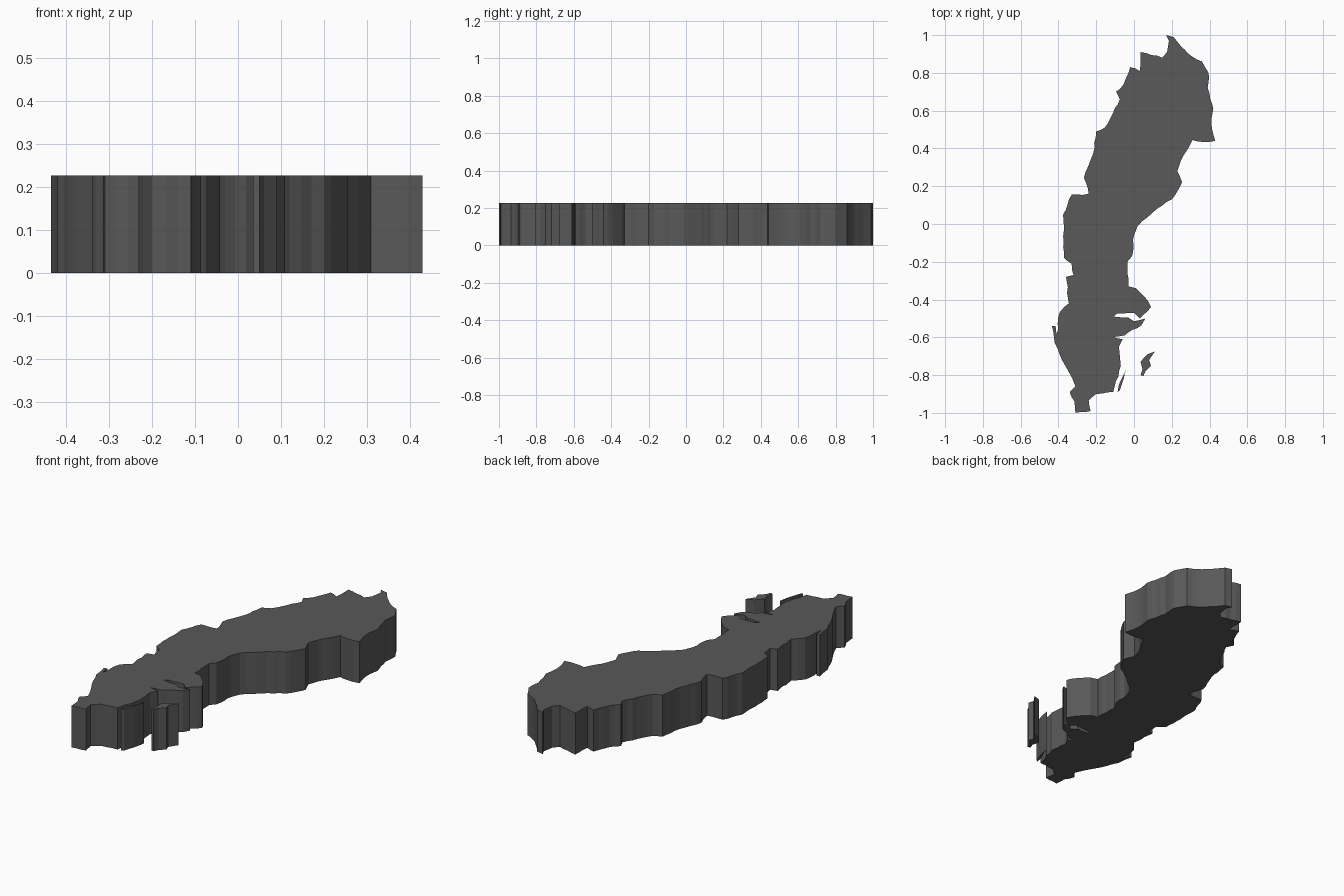
import bpy, bmesh, random
from mathutils import Vector

if "Cube" in bpy.data.objects:
    bpy.data.objects.remove(bpy.data.objects["Cube"])

random.seed(4)
HEIGHT = 0.228

dark = bpy.data.materials.new("dark_grey")
dark.diffuse_color = (0.1, 0.1, 0.1, 1)
dark.use_nodes = True
dark.node_tree.nodes["Principled BSDF"].inputs["Base Color"].default_value = dark.diffuse_color


def roughen(points, step=0.03, amount=0.004):
    """Break long coast edges into short, slightly jagged ones."""
    out = []
    for a, b in zip(points, points[1:] + points[:1]):
        a, b = Vector(a), Vector(b)
        d = b - a
        side = Vector((-d.y, d.x)).normalized()
        n = max(1, round(d.length / step))
        out.append(a)
        for i in range(1, n):
            p = a + d * (i / n) + side * random.uniform(-amount, amount)
            out.append(Vector((max(-0.435, min(0.43, p.x)), max(-1, min(1, p.y)))))
    return out


def slab(name, points, amount):
    """Extrude a coastline into a straight-walled block standing on z = 0."""
    bm = bmesh.new()
    face = bm.faces.new([bm.verts.new((p.x, p.y, 0)) for p in roughen(points, amount=amount)])
    top = bmesh.ops.extrude_face_region(bm, geom=[face], use_keep_orig=True)["geom"]
    bmesh.ops.translate(bm, vec=(0, 0, HEIGHT),
                        verts=[v for v in top if isinstance(v, bmesh.types.BMVert)])
    bmesh.ops.recalc_face_normals(bm, faces=bm.faces[:])
    caps = [f for f in bm.faces if len(f.verts) > 4]
    bmesh.ops.triangulate(bm, faces=caps, ngon_method='EAR_CLIP')
    mesh = bpy.data.meshes.new(name)
    bm.to_mesh(mesh)
    bm.free()
    mesh.materials.append(dark)
    bpy.context.collection.objects.link(bpy.data.objects.new(name, mesh))


# Mainland outline, clockwise from the northern tip
mainland = [
    (.17, 1), (.21, .99), (.29, .90), (.36, .86), (.395, .80), (.39, .72), (.42, .61),
    (.41, .53), (.43, .44), (.36, .435), (.31, .445), (.26, .36), (.23, .28),
    (.255, .22), (.20, .13), (.12, .08), (.02, -.01), (0, -.06), (-.01, -.17),
    (-.035, -.20), (-.03, -.33), (.01, -.34), (.06, -.39), (.09, -.44), (.03, -.50),
    (0, -.47), (-.09, -.475), (-.11, -.49), (-.03, -.495), (0, -.515), (.06, -.50),
    (.04, -.535), (-.05, -.59), (-.11, -.598), (-.06, -.61), (-.08, -.65),
    (-.07, -.75), (-.11, -.89), (-.20, -.90), (-.24, -.935), (-.23, -.99), (-.31, -1),
    (-.315, -.94), (-.34, -.89), (-.31, -.86), (-.37, -.74), (-.42, -.63),
    (-.435, -.54), (-.415, -.54), (-.41, -.585), (-.395, -.47), (-.345, -.42),
    (-.36, -.28), (-.32, -.27), (-.33, -.21), (-.37, -.18), (-.375, .05),
    (-.33, .155), (-.24, .16), (-.265, .245), (-.21, .40), (-.20, .49), (-.155, .51),
    (-.075, .66), (-.095, .70), (-.055, .74), (-.02, .83), (.03, .81), (.035, .91),
    (.15, .88), (.175, .91), (.185, .97)]

# Two islands off the south-east coast
large_island = [(.11, -.675), (.07, -.69), (.035, -.73), (.045, -.77), (.035, -.80),
                (.05, -.805), (.06, -.78), (.09, -.75), (.08, -.72)]
long_island = [(-.042, -.757), (-.05, -.79), (-.08, -.85), (-.087, -.89),
               (-.075, -.88), (-.055, -.82)]

slab("mainland", mainland, 0.004)
slab("large_island", large_island, 0.002)
slab("long_island", long_island, 0.001)
